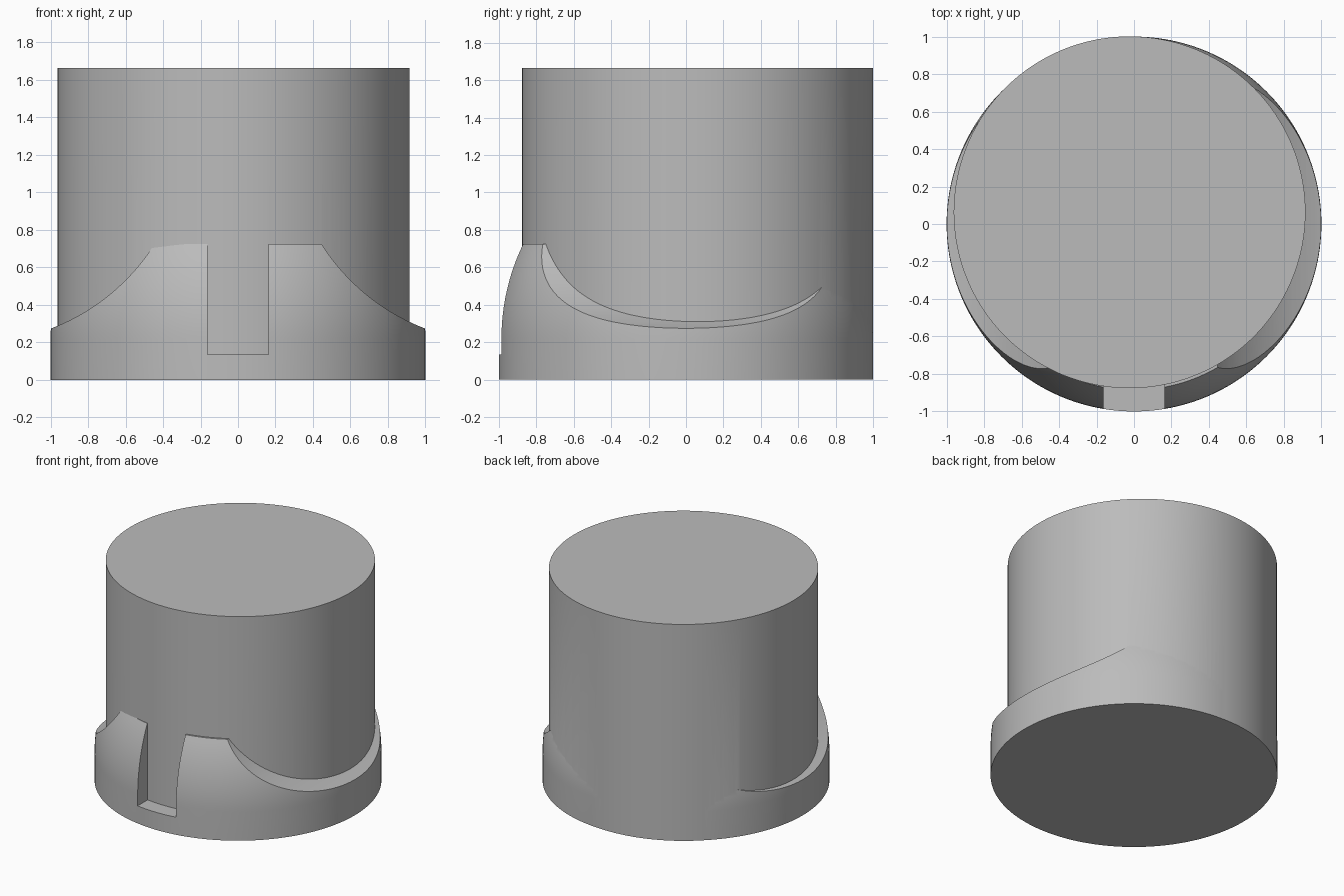
import bpy, math

if "Cube" in bpy.data.objects:
    bpy.data.objects.remove(bpy.data.objects["Cube"])

grey = bpy.data.materials.new("light grey")
grey.diffuse_color = (0.5, 0.5, 0.5, 1)
grey.use_nodes = True
grey.node_tree.nodes["Principled BSDF"].inputs["Base Color"].default_value = grey.diffuse_color


def lathe(name, profile, n=192):
    """Closed solid of revolution around z from (radius, z) points."""
    verts = [(r * math.cos(2 * math.pi * i / n), r * math.sin(2 * math.pi * i / n), z)
             for r, z in profile for i in range(n)]
    rows = len(profile)
    faces = [(k * n + i, k * n + (i + 1) % n, (k + 1) * n + (i + 1) % n, (k + 1) * n + i)
             for k in range(rows - 1) for i in range(n)]
    faces.append(tuple(reversed(range(n))))
    faces.append(tuple(range((rows - 1) * n, rows * n)))
    mesh = bpy.data.meshes.new(name)
    mesh.from_pydata(verts, [], faces)
    mesh.materials.append(grey)
    obj = bpy.data.objects.new(name, mesh)
    bpy.context.collection.objects.link(obj)
    return obj


def combine(target, tool, operation):
    """Apply a boolean and remove the tool object."""
    mod = target.modifiers.new(operation, 'BOOLEAN')
    mod.operation, mod.solver, mod.object = operation, 'EXACT', tool
    bpy.ops.object.select_all(action='DESELECT')
    bpy.context.view_layer.objects.active = target
    target.select_set(True)
    bpy.ops.object.modifier_apply(modifier=mod.name)
    bpy.data.objects.remove(tool)


# Collar: straight foot, then a rounded shoulder up to a flat top
R, Z0, TOP = 1.17, 0.22, 0.725
profile = [(1, 0)]
for k in range(17):
    z = Z0 + (TOP - Z0) * k / 16
    profile.append((1 - R + math.sqrt(R * R - (z - Z0) ** 2), z))
collar = lathe("collar", profile)

# Concave scoops on both sides, running front to back
for side in (-1, 1):
    bpy.ops.mesh.primitive_cylinder_add(vertices=256, radius=1.13, depth=3,
                                        location=(side * 1.40, 0, 1.33),
                                        rotation=(math.pi / 2, 0, 0))
    scoop = bpy.context.object
    scoop.data.materials.append(grey)
    combine(collar, scoop, 'DIFFERENCE')

# Front slot
bpy.ops.mesh.primitive_cube_add(size=1, location=(0, -0.9, 0.635))
slot = bpy.context.object
slot.scale = (0.326, 0.6, 1.0)
slot.data.materials.append(grey)
combine(collar, slot, 'DIFFERENCE')

# Main drum, set slightly back and left of the collar
drum = lathe("drum", [(0.9385, 0), (0.9385, 1.665)])
drum.location = (-0.0235, 0.0625, 0)
bpy.context.view_layer.update()
combine(drum, collar, 'UNION')
drum.name = "drum_with_collar"
bpy.ops.object.shade_smooth_by_angle(angle=math.radians(20))
